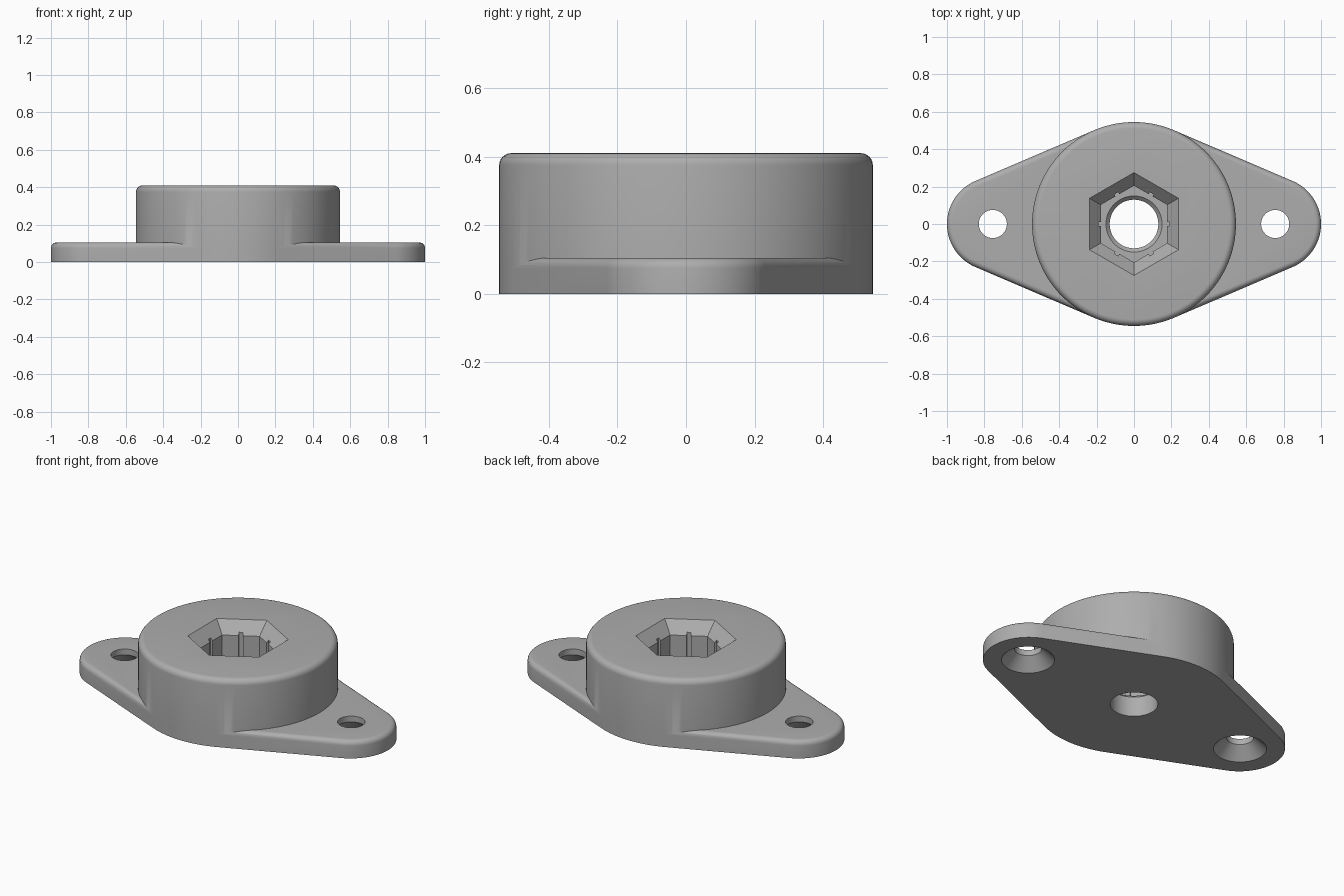
import bpy, bmesh
from math import sin, cos, pi, radians

if "Cube" in bpy.data.objects:
    bpy.data.objects.remove(bpy.data.objects["Cube"])

SEG = 144
R_BOSS, R_EAR, X_EAR = 0.545, 0.25, 0.75
H_BOSS, H_FLANGE = 0.41, 0.105
X_HOLE = 0.755

grey = bpy.data.materials.new("plain_grey")
grey.use_nodes = True
GREY = (0.42, 0.42, 0.42, 1)
grey.diffuse_color = GREY
grey.node_tree.nodes["Principled BSDF"].inputs["Base Color"].default_value = GREY


def circle(r, z, n=SEG, x=0, start=0):
    return [(x + r * cos(start + 2 * pi * i / n), r * sin(start + 2 * pi * i / n), z)
            for i in range(n)]


def flange_ring(inset, z):
    """Two small end arcs joined to the large middle arcs by straight sides."""
    pts = []
    for start, end, r, x in ((-27, 27, R_EAR, X_EAR), (27, 45, R_BOSS, 0),
                             (45, 99, R_EAR, -X_EAR), (99, 117, R_BOSS, 0)):
        for i in range(start, end + 1):
            a = 2 * pi * i / SEG
            pts.append((x + (r - inset) * cos(a), (r - inset) * sin(a), z))
    return pts


def loft(name, rings):
    """Closed solid skinned through matching rings, bottom to top."""
    bm = bmesh.new()
    loops = [[bm.verts.new(p) for p in ring] for ring in rings]
    n = len(loops[0])
    for low, high in zip(loops, loops[1:]):
        for i in range(n):
            j = (i + 1) % n
            bm.faces.new((low[i], low[j], high[j], high[i]))
    bm.faces.new(loops[0][::-1])
    bm.faces.new(loops[-1])
    mesh = bpy.data.meshes.new(name)
    bm.to_mesh(mesh)
    bm.free()
    mesh.materials.append(grey)
    obj = bpy.data.objects.new(name, mesh)
    bpy.context.collection.objects.link(obj)
    return obj


def rounded(ring, height, radius, steps=6):
    """Straight wall finished with a quarter-round top edge."""
    rings = [ring(0, 0)]
    for i in range(steps + 1):
        a = pi / 2 * i / steps
        rings.append(ring(radius * (1 - cos(a)), height - radius * (1 - sin(a))))
    return rings


def combine(target, tool, operation):
    mod = target.modifiers.new(operation.lower(), "BOOLEAN")
    mod.operation, mod.solver, mod.object = operation, "EXACT", tool
    bpy.context.view_layer.objects.active = target
    bpy.ops.object.modifier_apply(modifier=mod.name)
    bpy.data.objects.remove(tool)


# Flange and round boss
body = loft("flanged_hub", rounded(flange_ring, H_FLANGE, 0.03))
boss = loft("boss", rounded(lambda inset, z: circle(R_BOSS - inset, z), H_BOSS, 0.035))
combine(body, boss, "UNION")

# Hexagonal socket with a bevelled mouth
hexagon = lambda r, z: circle(r, z, 6, start=pi / 2)
socket = loft("socket_cutter", [hexagon(0.205, 0.14), hexagon(0.205, 0.34),
                                hexagon(0.275, H_BOSS), hexagon(0.275, 0.5)])
combine(body, socket, "DIFFERENCE")

# Narrow grooves down the middle of the socket walls
for k in range(3):
    a = radians(60 * k)
    corners = ((-0.19, -0.012), (0.19, -0.012), (0.19, 0.012), (-0.19, 0.012))
    slot = [[(x * cos(a) - y * sin(a), x * sin(a) + y * cos(a), z) for x, y in corners]
            for z in (0.14, 0.36)]
    combine(body, loft("groove_cutter", slot), "DIFFERENCE")

# Central bore with a small lead-in
bore = loft("bore_cutter", [circle(0.13, -0.1, 72), circle(0.13, 0.12, 72),
                            circle(0.15, 0.14, 72), circle(0.15, 0.2, 72)])
combine(body, bore, "DIFFERENCE")

# Screw holes, countersunk from below
for side in (-1, 1):
    profile = ((0.145, -0.1), (0.145, 0), (0.075, 0.07), (0.075, 0.2))
    screw = loft("screw_cutter", [circle(r, z, 64, side * X_HOLE) for r, z in profile])
    combine(body, screw, "DIFFERENCE")

bpy.ops.object.select_all(action="DESELECT")
body.select_set(True)
bpy.context.view_layer.objects.active = body
bpy.ops.object.shade_smooth_by_angle(angle=radians(30))
